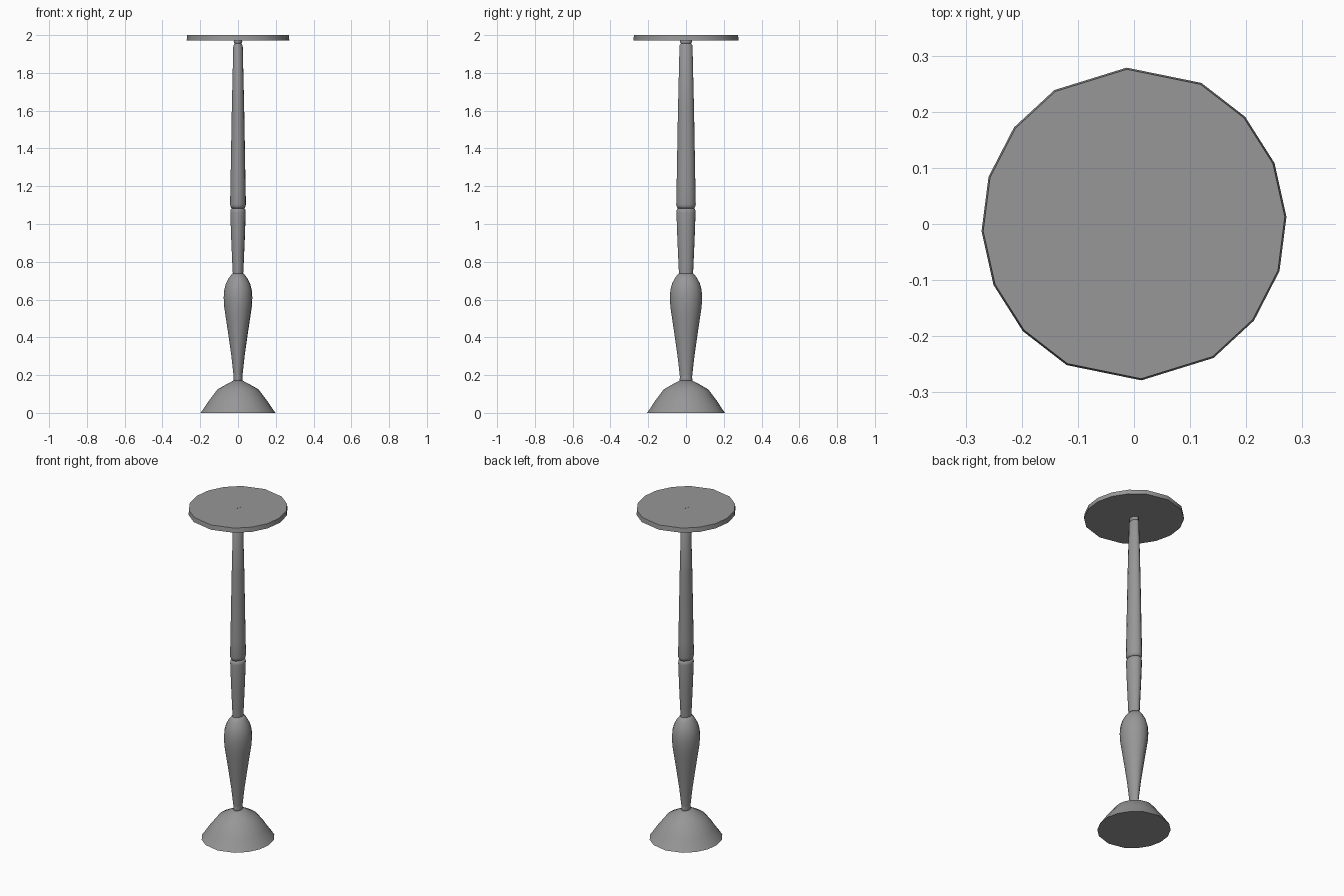
import bpy, bmesh, math

if "Cube" in bpy.data.objects:
    bpy.data.objects.remove(bpy.data.objects["Cube"])

D = 0.012  # each half of the turning is shifted this far, giving a seam at x = 0
ANGLES = [62.3, 42.3, 22.5, 2.6, -17.2, -37.3, -57.2]

# Dark grey finish shared by every part
grey = bpy.data.materials.new("dark_grey")
grey.diffuse_color = (0.31, 0.31, 0.31, 1)
grey.use_nodes = True
grey.node_tree.nodes["Principled BSDF"].inputs["Base Color"].default_value = grey.diffuse_color


def section(w, z):
    """Cross-section with half-width w: two clipped arcs meeting in a seam."""
    r = w + D
    half = [(-0.046 * r, 0.982 * math.sqrt(r * r - D * D))]
    for a in ANGLES:
        t = math.radians(a)
        half.append((r * math.cos(t) - D, r * math.sin(t)))
    return [(x, y, z) for x, y in half] + [(-x, -y, z) for x, y in half]


def turned(name, profile, smooth=60):
    """Loft the section along (half-width, height) points and cap both ends."""
    bm = bmesh.new()
    rings = [[bm.verts.new(p) for p in section(w, z)] for w, z in profile]
    n = len(rings[0])
    for lo, hi in zip(rings, rings[1:]):
        for i in range(n):
            j = (i + 1) % n
            bm.faces.new((lo[i], lo[j], hi[j], hi[i]))
    bm.faces.new(rings[0])
    bm.faces.new(rings[-1])
    bmesh.ops.recalc_face_normals(bm, faces=bm.faces)
    me = bpy.data.meshes.new(name)
    bm.to_mesh(me)
    bm.free()
    me.materials.append(grey)
    ob = bpy.data.objects.new(name, me)
    bpy.context.collection.objects.link(ob)
    bpy.ops.object.select_all(action='DESELECT')
    ob.select_set(True)
    bpy.context.view_layer.objects.active = ob
    bpy.ops.object.shade_smooth_by_angle(angle=math.radians(smooth))
    return ob


# Domed foot
turned("base", [(0.199, 0), (0.188, 0.014), (0.156, 0.062), (0.108, 0.125),
                (0.06, 0.152), (0.022, 0.172)])

# Vase-shaped lower stem
turned("lower_stem", [(0.02, 0.165), (0.025, 0.175), (0.023, 0.187), (0.024, 0.2),
                      (0.035, 0.3), (0.049, 0.4), (0.064, 0.5), (0.073, 0.56),
                      (0.076, 0.61), (0.073, 0.65), (0.064, 0.685),
                      (0.048, 0.715), (0.03, 0.738)])

# Flared middle section with a groove above it
turned("middle_stem", [(0.027, 0.73), (0.029, 0.76), (0.036, 0.92), (0.041, 1.06),
                       (0.04, 1.073), (0.034, 1.083)])

# Long tapering upper stem with a small collar, its tip just showing in the plate
turned("upper_stem", [(0.034, 1.083), (0.04, 1.093), (0.042, 1.105), (0.04, 1.2),
                      (0.033, 1.6), (0.025, 1.945), (0.018, 1.955),
                      (0.023, 1.963), (0.021, 1.974), (0.013, 1.98), (0.013, 2.0)])

# Round top plate
turned("top_plate", [(0.272, 1.972), (0.269, 1.9993)])
